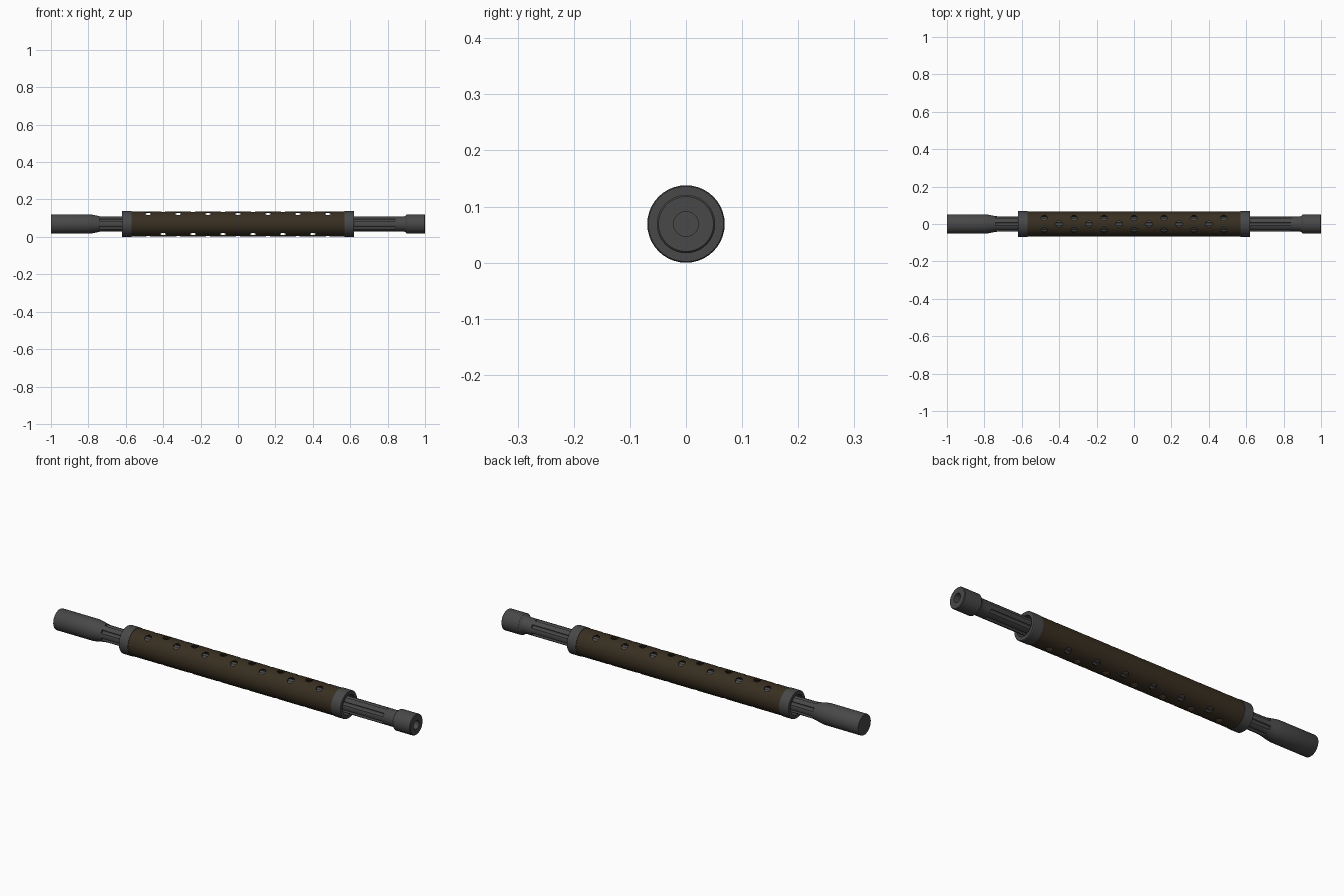
import bpy, bmesh, math
from mathutils import Matrix, Vector

if "Cube" in bpy.data.objects:
    bpy.data.objects.remove(bpy.data.objects["Cube"])

Z = 0.069  # height of the long axis


def material(name, rgb):
    m = bpy.data.materials.new(name)
    m.diffuse_color = (*rgb, 1)
    m.use_nodes = True
    m.node_tree.nodes["Principled BSDF"].inputs["Base Color"].default_value = m.diffuse_color
    return m


metal = material("dark_grey_metal", (0.065, 0.065, 0.065))
brown = material("dark_brown", (0.040, 0.028, 0.015))


def add_object(name, bm, mat=None):
    bmesh.ops.recalc_face_normals(bm, faces=bm.faces[:])
    me = bpy.data.meshes.new(name)
    bm.to_mesh(me)
    bm.free()
    ob = bpy.data.objects.new(name, me)
    bpy.context.collection.objects.link(ob)
    if mat:
        me.materials.append(mat)
    return ob


def lathe(name, profile, mat, closed=False, n=40):
    """Revolve (x, radius) points around the long axis."""
    bm = bmesh.new()
    rings = []
    for x, r in profile:
        if r == 0:
            rings.append([bm.verts.new((x, 0, Z))] * n)
        else:
            rings.append([bm.verts.new((x, r * math.cos(2 * math.pi * i / n),
                                        Z + r * math.sin(2 * math.pi * i / n))) for i in range(n)])
    pairs = list(zip(rings, rings[1:]))
    if closed:
        pairs.append((rings[-1], rings[0]))
    for a, b in pairs:
        for i in range(n):
            j = (i + 1) % n
            quad = list(dict.fromkeys((a[i], a[j], b[j], b[i])))
            bm.faces.new(quad)
    return add_object(name, bm, mat)


def rod(bm, a, b, r, n=16):
    a, b = Vector(a), Vector(b)
    rot = (b - a).to_track_quat('Z', 'Y').to_matrix().to_4x4()
    bmesh.ops.create_cone(bm, cap_ends=True, segments=n, radius1=r, radius2=r,
                          depth=(b - a).length,
                          matrix=Matrix.Translation((a + b) / 2) @ rot)


def activate(ob):
    bpy.ops.object.select_all(action='DESELECT')
    ob.select_set(True)
    bpy.context.view_layer.objects.active = ob


def cut(ob, bm):
    cutter = add_object("cutter", bm)
    cutter.hide_render = True
    mod = ob.modifiers.new("cut", 'BOOLEAN')
    mod.operation = 'DIFFERENCE'
    mod.solver = 'EXACT'
    mod.object = cutter
    activate(ob)
    bpy.ops.object.modifier_apply(modifier=mod.name)
    bpy.data.objects.remove(cutter, do_unlink=True)


def polar(x, deg, r):
    a = math.radians(deg)
    return (x, r * math.cos(a), Z + r * math.sin(a))


# barrel: thick breech end, curved taper, slim middle, muzzle cap with bore
barrel = lathe("barrel", [
    (-1, 0), (-1, 0.051), (-0.998, 0.052), (-0.80, 0.052), (-0.78, 0.050), (-0.75, 0.044),
    (-0.73, 0.041), (-0.71, 0.040), (0.885, 0.040), (0.895, 0.043), (0.902, 0.050),
    (0.905, 0.052), (0.997, 0.052), (1.0, 0.049), (1.0, 0.022), (0.85, 0.022), (0.85, 0)], metal)

# long flutes along the barrel
bm = bmesh.new()
for k in range(6):
    deg = 30 + 60 * k
    rod(bm, polar(-0.74, deg, 0.041), polar(0.84, deg, 0.041), 0.009, 14)
cut(barrel, bm)

# perforated handguard tube
guard = lathe("handguard", [(-0.575, 0.060), (-0.575, 0.067), (0.575, 0.067), (0.575, 0.060)],
              brown, closed=True)
bm = bmesh.new()
for count, angles in ((7, (60, 120, 270)), (6, (90, 240, 300))):
    for i in range(count):
        x = (i - (count - 1) / 2) * 0.16
        for deg in angles:
            rod(bm, polar(x, deg, 0.048), polar(x, deg, 0.085), 0.017)
cut(guard, bm)

# end collars
collars = []
for side, name in ((-1, "rear_collar"), (1, "front_collar")):
    prof = [(0.570, 0.050), (0.570, 0.069), (0.618, 0.069), (0.621, 0.067), (0.621, 0.050)]
    collars.append(lathe(name, [(side * x, r) for x, r in prof], metal, closed=True))

for ob in [barrel, guard] + collars:
    activate(ob)
    bpy.ops.object.shade_smooth_by_angle(angle=math.radians(30))
